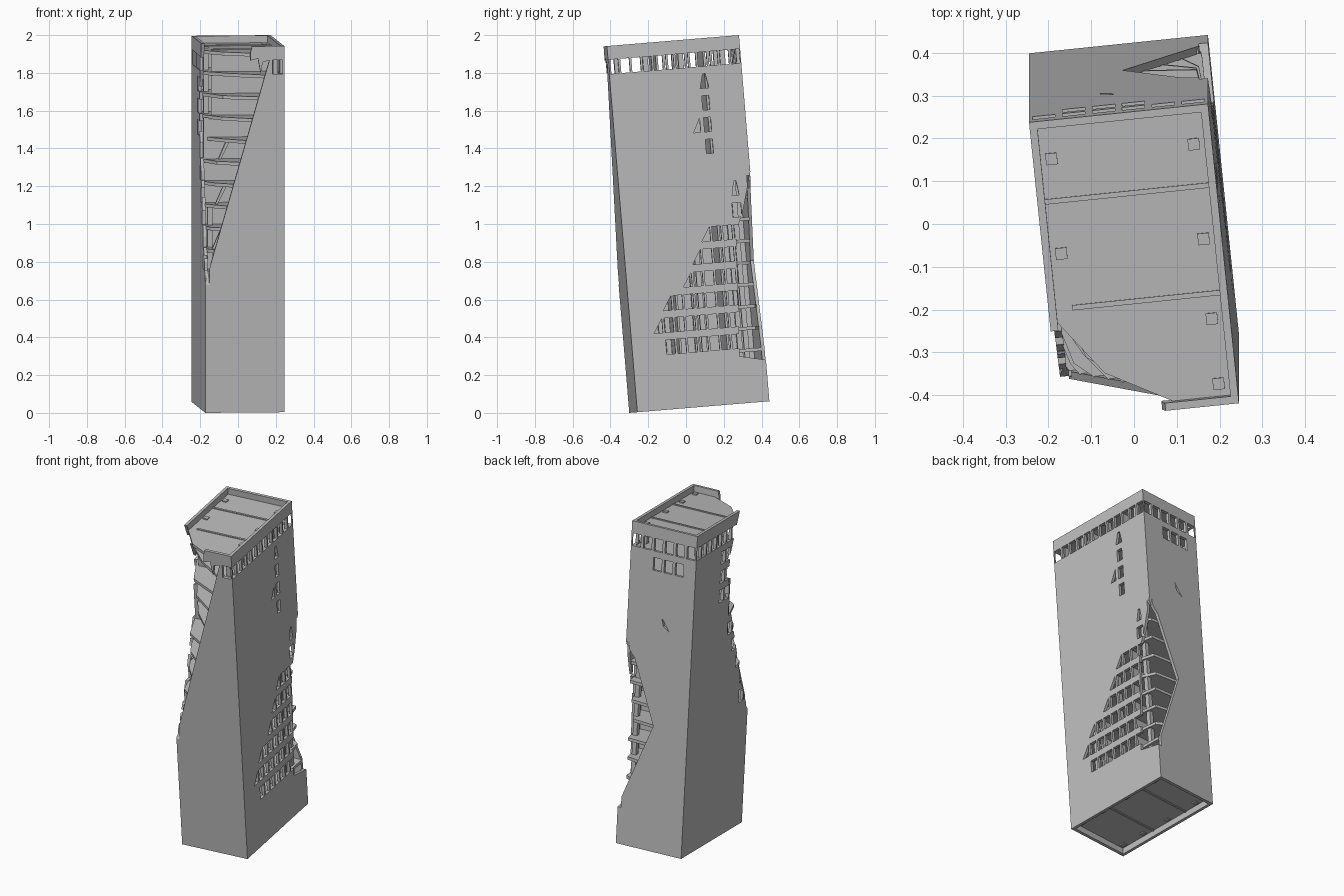
import bpy, bmesh, math
from mathutils import Matrix

if "Cube" in bpy.data.objects:
    bpy.data.objects.remove(bpy.data.objects["Cube"])

W, D, H = 0.42, 0.705, 1.945      # tower size before leaning
T = 0.018                         # wall thickness
PITCH, BASE, ROWS = 0.1157, 0.0467, 16
X, Y = W / 2, D / 2
LEAN = (Matrix.Translation((0, -0.01, 1.0)) @ Matrix.Rotation(math.radians(4.75), 4, 'X')
        @ Matrix.Rotation(math.radians(5.9), 4, 'Z') @ Matrix.Translation((0, 0, -H / 2)))

concrete = bpy.data.materials.new("concrete_grey")
concrete.diffuse_color = (0.5, 0.5, 0.5, 1)
concrete.use_nodes = True
concrete.node_tree.nodes["Principled BSDF"].inputs["Base Color"].default_value = concrete.diffuse_color


def prism(bm, poly, axis, a, b):
    """Extrude a 2D polygon along an axis from a to b."""
    place = {'x': lambda p, t: (t, p[0], p[1]),
             'y': lambda p, t: (p[0], t, p[1]),
             'z': lambda p, t: (p[0], p[1], t)}[axis]
    lo = [bm.verts.new(place(p, a)) for p in poly]
    hi = [bm.verts.new(place(p, b)) for p in poly]
    faces = [bm.faces.new(lo), bm.faces.new(hi[::-1])]
    n = len(poly)
    for i in range(n):
        j = (i + 1) % n
        faces.append(bm.faces.new((lo[i], hi[i], hi[j], lo[j])))
    bmesh.ops.recalc_face_normals(bm, faces=faces)


def rect(x0, x1, y0, y1):
    return [(x0, y0), (x1, y0), (x1, y1), (x0, y1)]


def make(name, bm):
    me = bpy.data.meshes.new(name)
    bm.to_mesh(me)
    bm.free()
    me.materials.append(concrete)
    ob = bpy.data.objects.new(name, me)
    bpy.context.collection.objects.link(ob)
    return ob


def cut(ob, bm):
    """Subtract the given solids from an object."""
    cutter = make("cutter", bm)
    cutter.hide_render = True
    mod = ob.modifiers.new("cut", 'BOOLEAN')
    mod.operation, mod.solver, mod.object = 'DIFFERENCE', 'EXACT', cutter
    bpy.context.view_layer.update()
    new = bpy.data.meshes.new_from_object(ob.evaluated_get(bpy.context.evaluated_depsgraph_get()))
    ob.modifiers.clear()
    ob.data = new
    bpy.data.objects.remove(cutter)


def interp(pts, z):
    """Value at height z along a list of (value, height) points."""
    if z <= pts[0][1]:
        return pts[0][0]
    for (a, za), (b, zb) in zip(pts, pts[1:]):
        if z <= zb:
            return a + (b - a) * (z - za) / (zb - za)
    return pts[-1][0]


def row_z(k):
    return BASE + (ROWS - 0.55 - k) * PITCH


# Broken edges on each face, as (position, height)
front_edge = [(-X, 0.69), (0.131, 1.87)]
left_edge = [(-Y, 0.68), (-0.257, 0.88), (-0.05, 1.48), (-0.05, 1.7), (-0.14, H)]
back_edge = [(X, 0.23), (0.01, 0.75), (0.12, 1.05), (0.15, 1.13), (X, 1.2)]
right_edge = [(Y, 0.22), (0.215, 0.25), (0.235, 0.6), (0.25, 0.9), (0.30, 1.03), (Y, 1.22)]

# Outer walls: a tube open at both ends
bm = bmesh.new()
prism(bm, rect(-X, X, -Y, Y), 'z', 0, H)
walls = make("outer_walls", bm)
bm = bmesh.new()
prism(bm, rect(-X + T, X - T, -Y + T, Y - T), 'z', -0.1, H + 0.1)
cut(walls, bm)

# Broken corners, one cutter per face
E = 0.05
bm = bmesh.new()
prism(bm, [(-X - E, 0.69)] + front_edge + [(0.095, 1.86), (0.085, 1.80), (0.07, 1.88), (0.03, 1.87),
      (0.03, 1.91), (0.05, H + E), (-X - E, H + E)], 'y', -Y - E, -Y + T + 0.003)
cut(walls, bm)
bm = bmesh.new()
prism(bm, [(-Y - E, 0.68)] + left_edge + [(-0.14, H + E), (-Y - E, H + E)], 'x', -X - E, -X + T + 0.003)
cut(walls, bm)
bm = bmesh.new()
prism(bm, back_edge + [(X + E, 1.2), (X + E, 0.23)], 'y', Y - T - 0.003, Y + E)
cut(walls, bm)
bm = bmesh.new()
prism(bm, right_edge + [(Y + E, 1.22), (Y + E, 0.22)], 'x', X - T - 0.003, X + E)
cut(walls, bm)

# Window openings, gathered by wall
HW, HH = 0.0235, 0.038            # half window on the long sides
BW = 0.0265                       # half window on the short sides
long_c = [-Y + (i + 0.5) * D / 12 for i in range(12)]
short_c = [-X + (i + 0.5) * W / 6 for i in range(6)]


def window(c, z, hw, shape="full"):
    r = rect(c - hw, c + hw, z - HH, z + HH)
    return {"full": r, "low_right": [r[0], r[1], r[2]],
            "peak": [r[0], r[1], (c + hw * 0.4, z + HH), (c - hw * 0.2, z + HH)],
            "shard": [(c - hw, z - HH), (c + hw * 0.5, z - HH * 0.3), (c + hw, z + HH)]}[shape]


right = [window(c, row_z(0), HW) for c in long_c]
right += [window(long_c[8], row_z(k), HW * (0.8 if k > 1 else 1), "peak" if k == 1 else "full")
          for k in (1, 2, 3, 4)]
right += [window(long_c[7], row_z(3), HW * 0.8, "low_right"),
          window(long_c[10], row_z(6), HW * 0.8, "peak"),
          window(long_c[10], row_z(7), HW, "full")]
for k in range(8, 14):
    z = row_z(k)
    for c in long_c[3 if k == 13 else 0:]:
        limit = lambda h: -0.24 + (h - 0.40) * 0.64
        if c - HW > limit(z + HH):
            right.append(window(c, z, HW))
        elif c + HW > limit(z):
            right.append(window(c, z, HW, "low_right"))

left = [window(c, row_z(0), HW) for c in long_c]
for k in range(1, 10):
    z = row_z(k)
    e = interp(left_edge, z)
    reach = 0.09 if k < 4 else 0.04
    left += [window(c, z, HW) for c in long_c if e - 0.03 < c < e + reach]

back = [window(c, row_z(0), BW) for c in short_c]
back += [window(short_c[i], row_z(1), BW) for i in (1, 2, 3)]
back += [window(short_c[2], row_z(4), BW, "shard")]
front = [window(short_c[5], row_z(0), BW)]

for shapes, axis, a, b in ((right, 'x', X - T - 0.01, X + E), (left, 'x', -X - E, -X + T + 0.01),
                           (back, 'y', Y - T - 0.01, Y + E), (front, 'y', -Y - E, -Y + T + 0.01)):
    bm = bmesh.new()
    for p in shapes:
        prism(bm, p, axis, a, b)
    cut(walls, bm)


# Floor slabs, chamfered where the corners have collapsed
def chamfer(p, q, corner, push):
    """Ragged edge from p to q, bulging towards the lost corner."""
    m = [(p[i] + q[i]) / 2 + (corner[i] - (p[i] + q[i]) / 2) * push for i in (0, 1)]
    return [p, tuple(m), q]


IX, IY = X - T + 0.002, Y - T + 0.002


def floor_outline(z, k):
    pts = []
    if z > 0.71:
        fx, ly = min(interp(front_edge, z), 0.06 if z > 1.85 else 1), interp(left_edge, z)
        pts += chamfer((-IX, max(ly, -IY + 0.01)), (max(fx, -IX + 0.01), -IY), (-IX, -IY), 0.1 + 0.12 * (k % 3))
    else:
        pts += [(-IX, -IY)]
    pts += [(IX, -IY)]
    if 0.26 < z < 1.15:
        pts += chamfer((IX, interp(right_edge, z)), (interp(back_edge, z), IY), (IX, IY), 0.6 + 0.1 * (k % 3))
    else:
        pts += [(IX, IY)]
    return pts + [(-IX, IY)]


bm = bmesh.new()
for k in range(ROWS + 1):
    z = BASE + k * PITCH
    prism(bm, floor_outline(z, k), 'z', z - 0.009, z + 0.009)
floors = make("floor_slabs", bm)

# Cross walls that split each storey into three bays
bm = bmesh.new()
for y in (0.16, -0.093):
    prism(bm, rect(-IX, IX, y - 0.006, y + 0.006), 'z', BASE - 0.014, BASE + ROWS * PITCH - 0.35)
    prism(bm, rect(-IX + (0.04 if y < 0 else 0), IX, y - 0.006, y + 0.006), 'z',
          BASE + ROWS * PITCH - 0.35, BASE + ROWS * PITCH + 0.014)
cross_walls = make("cross_walls", bm)

# Square columns, standing only where the floor survives
bm = bmesh.new()
R = 0.0135
for k in range(ROWS):
    z = BASE + k * PITCH
    for y in (0.259, 0.036, -0.152, -0.305):
        for x in (-0.167, 0.167):
            if x < 0 and y < interp(left_edge, z + PITCH) + 0.01 and z > 0.62:
                continue
            lo = z - 0.016 if k == 0 else z
            hi = z + PITCH + (0.016 if k == ROWS - 1 else 0)
            prism(bm, rect(x - R, x + R, y - R, y + R), 'z', lo, hi)
columns = make("columns", bm)

# Broken stubs and hanging slab pieces inside the front opening
bm = bmesh.new()
for k in range(7, 15, 2):
    z = BASE + k * PITCH
    x = -0.17 + 0.025 * (k - 7) / 2
    y = interp(left_edge, z) + 0.005
    prism(bm, [(x, z), (x + 0.012, z), (x + 0.07, z + PITCH), (x + 0.05, z + PITCH)], 'y', y - 0.02, y)
rubble = make("hanging_rubble", bm)

for ob in (walls, floors, cross_walls, columns, rubble):
    ob.data.transform(LEAN)
    ob.data.materials.clear()
    ob.data.materials.append(concrete)
